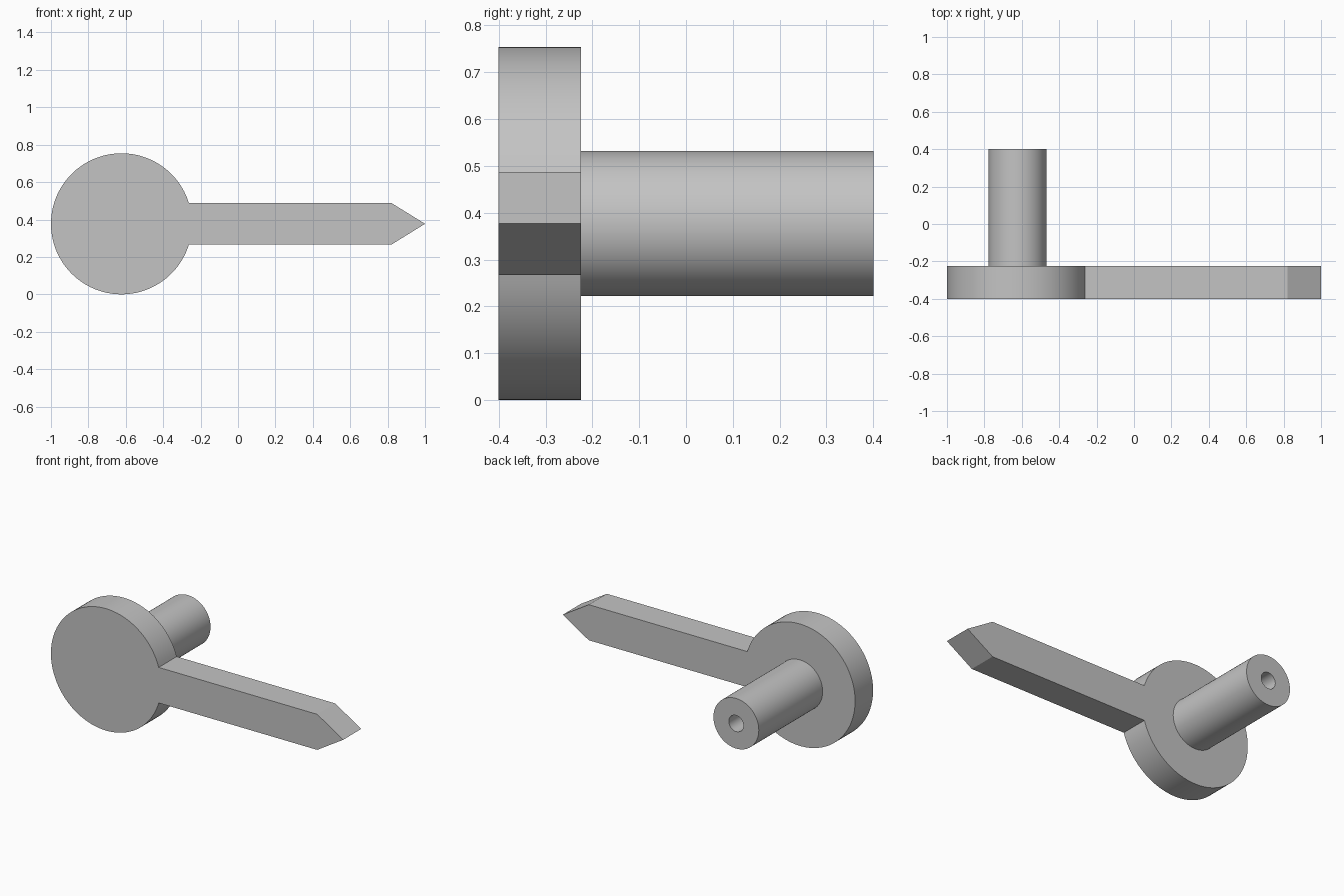
import bpy, bmesh, math

if "Cube" in bpy.data.objects:
    bpy.data.objects.remove(bpy.data.objects["Cube"])

CX, CZ = -0.623, 0.377            # disc and shaft axis
FRONT, PLATE_BACK, BACK = -0.4, -0.224, 0.4
SEG = 96

grey = bpy.data.materials.new("plain grey")
grey.diffuse_color = (0.55, 0.55, 0.55, 1)
grey.use_nodes = True
grey.node_tree.nodes["Principled BSDF"].inputs["Base Color"].default_value = grey.diffuse_color


def finish(name, bm):
    bmesh.ops.recalc_face_normals(bm, faces=bm.faces)
    mesh = bpy.data.meshes.new(name)
    bm.to_mesh(mesh)
    bm.free()
    mesh.materials.append(grey)
    obj = bpy.data.objects.new(name, mesh)
    bpy.context.collection.objects.link(obj)
    bpy.ops.object.select_all(action='DESELECT')
    obj.select_set(True)
    bpy.context.view_layer.objects.active = obj
    bpy.ops.object.shade_smooth_by_angle(angle=math.radians(30))
    return obj


# Pointer plate: round head running into a straight arm with a pointed tip
R, HALF = 0.377, 0.11
start = math.asin(HALF / R)
outline = []
for i in range(SEG + 1):
    a = start + (2 * math.pi - 2 * start) * i / SEG
    outline.append((CX + R * math.cos(a), CZ + R * math.sin(a)))
outline += [(0.822, CZ - HALF), (1.0, CZ), (0.822, CZ + HALF)]
bm = bmesh.new()
face = bm.faces.new([bm.verts.new((x, FRONT, z)) for x, z in outline])
ext = bmesh.ops.extrude_face_region(bm, geom=[face], use_keep_orig=True)
moved = [g for g in ext["geom"] if isinstance(g, bmesh.types.BMVert)]
bmesh.ops.translate(bm, verts=moved, vec=(0, PLATE_BACK - FRONT, 0))
finish("pointer_plate", bm)

# Hollow shaft: outer wall, end ring and bore, ending on the plate
bm = bmesh.new()
rings = []
for r, y in [(0.155, PLATE_BACK), (0.155, BACK), (0.05, BACK), (0.05, PLATE_BACK)]:
    rings.append([bm.verts.new((CX + r * math.cos(2 * math.pi * i / SEG), y,
                                CZ + r * math.sin(2 * math.pi * i / SEG)))
                  for i in range(SEG)])
for a, b in zip(rings, rings[1:] + rings[:1]):
    for i in range(SEG):
        j = (i + 1) % SEG
        bm.faces.new((a[i], a[j], b[j], b[i]))
finish("shaft", bm)
